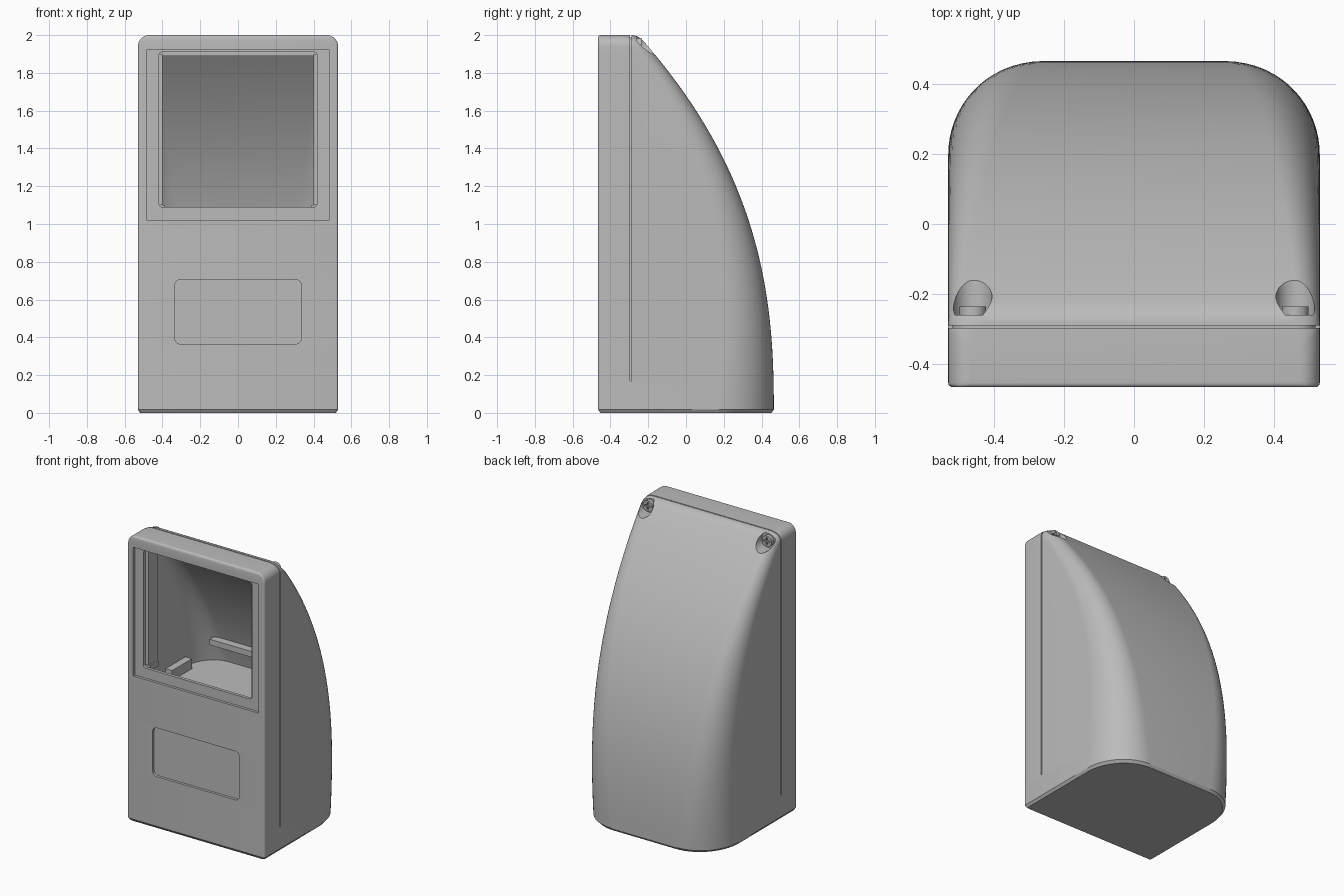
import bpy, bmesh, math
from mathutils import Matrix

if "Cube" in bpy.data.objects:
    bpy.data.objects.remove(bpy.data.objects["Cube"], do_unlink=True)

GREY = (0.5, 0.5, 0.5, 1)
mat = bpy.data.materials.new("plain grey")
mat.use_nodes = True
mat.diffuse_color = GREY
bsdf = next(n for n in mat.node_tree.nodes if n.type == 'BSDF_PRINCIPLED')
bsdf.inputs["Base Color"].default_value = GREY


def finish(name, bm):
    bmesh.ops.recalc_face_normals(bm, faces=bm.faces[:])
    me = bpy.data.meshes.new(name)
    bm.to_mesh(me)
    bm.free()
    me.materials.append(mat)
    ob = bpy.data.objects.new(name, me)
    bpy.context.collection.objects.link(ob)
    return ob


def prism(name, outline, y0, y1):
    """Extrude an x-z outline along y."""
    bm = bmesh.new()
    a = [bm.verts.new((x, y0, z)) for x, z in outline]
    b = [bm.verts.new((x, y1, z)) for x, z in outline]
    bm.faces.new(a)
    bm.faces.new(b[::-1])
    n = len(a)
    for i in range(n):
        j = (i + 1) % n
        bm.faces.new((a[i], a[j], b[j], b[i]))
    return finish(name, bm)


def rounded(x0, x1, z0, z1, r, n=6):
    if r == 0:
        return [(x0, z0), (x1, z0), (x1, z1), (x0, z1)]
    pts = []
    for k, (cx, cz) in enumerate([(x1 - r, z1 - r), (x0 + r, z1 - r),
                                  (x0 + r, z0 + r), (x1 - r, z0 + r)]):
        for i in range(n + 1):
            a = math.pi / 2 * (k + i / n)
            pts.append((cx + r * math.cos(a), cz + r * math.sin(a)))
    return pts


def block(name, x0, x1, y0, y1, z0, z1, r=0):
    return prism(name, rounded(x0, x1, z0, z1, r), y0, y1)


def cylinder(name, x, z, r, y0, y1):
    ring = [(x + r * math.cos(i * math.tau / 40), z + r * math.sin(i * math.tau / 40)) for i in range(40)]
    return prism(name, ring, y0, y1)


def top_round(z, r):
    d = z - 2 + r
    return r - math.sqrt(max(r * r - d * d, 0)) if d > 0 else 0


def section(z, t):
    """Horizontal section of the case, inset by t."""
    half = 0.53 - t - top_round(z, 0.06)
    front = -0.465 + t + top_round(z, 0.012)
    back = 0.465 - t - 0.127 * z ** 2.5 - top_round(z, 0.03)
    f = 1 - z / 2
    rx, ry = 0.06 + 0.22 * f, 0.08 + 0.22 * f
    right = []
    for i in range(5):
        a = math.pi / 2 * i / 4
        right.append((half - 0.012 + 0.012 * math.sin(a), front + 0.012 - 0.012 * math.cos(a)))
    for i in range(17):
        a = math.pi / 2 * i / 16
        right.append((half - rx + rx * math.cos(a), back - ry + ry * math.sin(a)))
    return right + [(-x, y) for x, y in reversed(right)]


def loft(name, rows):
    bm = bmesh.new()
    rings = [[bm.verts.new((x, y, z)) for x, y in section(z, t)] for z, t in rows]
    for a, b in zip(rings, rings[1:]):
        n = len(a)
        for i in range(n):
            j = (i + 1) % n
            bm.faces.new((a[i], a[j], b[j], b[i]))
    bm.faces.new(rings[0][::-1])
    bm.faces.new(rings[-1])
    return finish(name, bm)


def cut(ob, cutter):
    m = ob.modifiers.new("cut", 'BOOLEAN')
    m.operation, m.solver, m.object = 'DIFFERENCE', 'EXACT', cutter
    bpy.context.view_layer.objects.active = ob
    bpy.ops.object.modifier_apply(modifier=m.name)
    bpy.data.objects.remove(cutter, do_unlink=True)


# Case: tall lofted shell with a curved, sloping back
rows = [(0, 0.012), (0.018, 0)]
rows += [(0.018 + (1.94 - 0.018) * i / 36, 0) for i in range(1, 37)]
rows += [(1.94 + 0.06 * math.sin(math.pi / 2 * i / 9), 0) for i in range(1, 10)]
case = loft("case", rows)

# Hollow interior, window and shallow front recesses
cut(case, loft("cavity", [(0.05 + 1.84 * i / 30, 0.04) for i in range(31)]))
cut(case, block("bezel_cut", -0.485, 0.485, -0.6, -0.447, 1.02, 1.92))
cut(case, block("window_cut", -0.42, 0.42, -0.6, -0.38, 1.09, 1.91, 0.02))
cut(case, block("panel_cut", -0.335, 0.335, -0.6, -0.447, 0.365, 0.705, 0.03))

# Seam groove running up both sides and over the top
arc = [(0.458 + 0.06 * math.cos(a), 1.928 + 0.06 * math.sin(a))
       for a in (math.pi / 2 * i / 8 for i in range(9))]
inner = [(0.518, 0.17)] + arc
inner += [(-x, z) for x, z in reversed(inner)]
cut(case, prism("seam_cut", inner + [(-0.6, 0.17), (-0.6, 2.1), (0.6, 2.1), (0.6, 0.17)], -0.296, -0.289))

parts = [case]
for side, s in (("left", 1), ("right", -1)):
    # Screw pocket and cross-slotted screw in each upper back corner
    cx, cz = s * 0.46, 1.947
    cut(case, cylinder("pocket_cut", cx, cz, 0.055, -0.26, 0.2))
    screw = cylinder(side + "_screw", cx, cz, 0.038, -0.265, -0.235)
    for w, h in ((0.026, 0.006), (0.006, 0.026)):
        cut(screw, block("slot_cut", cx - w, cx + w, -0.247, -0.2, cz - h, cz + h))
    # Window post with a foot, and a side rail inside
    xs = sorted((s * 0.40, s * 0.45))
    post = block(side + "_window_post", *xs, -0.42, -0.31, 1.10, 1.90)
    xs = sorted((s * 0.39, s * 0.45))
    foot = block(side + "_post_foot", *xs, -0.41, -0.32, 1.06, 1.10)
    xs = sorted((s * 0.44, s * 0.50))
    rail = block(side + "_shelf_rail", *xs, -0.10, 0.12, 0.86, 0.93)
    parts += [screw, post, foot, rail]

# Inner shelf and its back ledge
parts.append(loft("inner_shelf", [(0.84, 0.03), (0.86, 0.03)]))
parts.append(block("back_ledge", -0.38, 0.38, 0.23, 0.30, 1.00, 1.04))

for ob in parts:
    bpy.ops.object.select_all(action='DESELECT')
    ob.select_set(True)
    bpy.context.view_layer.objects.active = ob
    bpy.ops.object.shade_smooth_by_angle(angle=math.radians(30))
